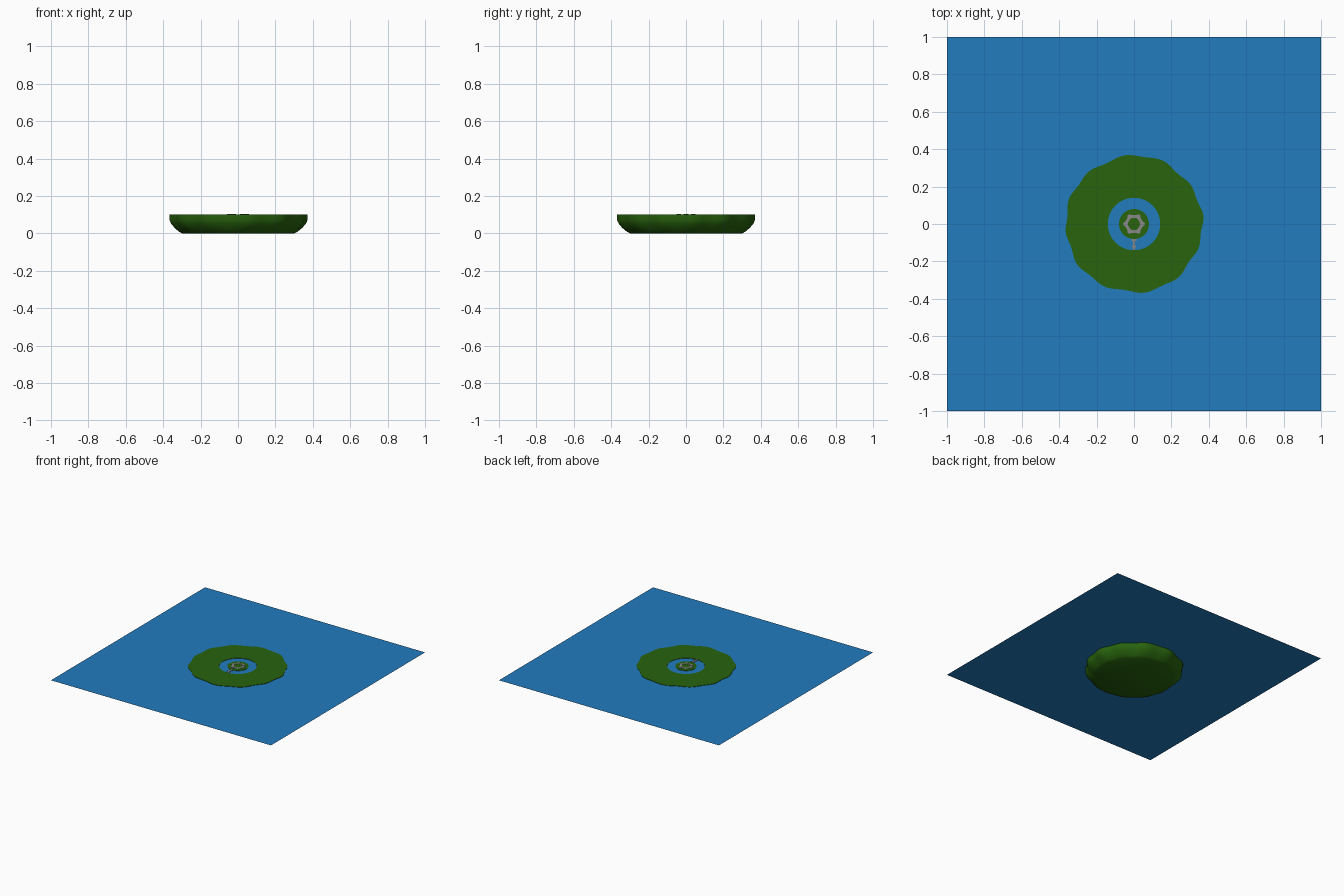
import bpy, bmesh, math
from math import sin, cos, pi, radians

if "Cube" in bpy.data.objects:
    bpy.data.objects.remove(bpy.data.objects["Cube"])

def mat(name, c):
    m = bpy.data.materials.new(name)
    m.diffuse_color = (*c, 1)
    m.use_nodes = True
    m.node_tree.nodes["Principled BSDF"].inputs["Base Color"].default_value = m.diffuse_color
    return m

GREEN = mat("grass", (0.021, 0.125, 0.004))
BLUE = mat("water", (0.016, 0.2, 0.52))
GREY = mat("stone", (0.25, 0.25, 0.25))
TOP, WATER = 0.1, 0.097

def finish(name, bm, m):
    bmesh.ops.recalc_face_normals(bm, faces=bm.faces)
    me = bpy.data.meshes.new(name)
    bm.to_mesh(me)
    bm.free()
    me.materials.append(m)
    ob = bpy.data.objects.new(name, me)
    bpy.context.collection.objects.link(ob)
    return ob

def smooth(ob):
    bpy.ops.object.select_all(action='DESELECT')
    ob.select_set(True)
    bpy.context.view_layer.objects.active = ob
    bpy.ops.object.shade_smooth_by_angle(angle=radians(35))

# Island: revolved profile with moat; rim is scalloped (radius, z, waviness)
def wave(a):
    return 0.006 * sin(12 * a + 0.6 * sin(2 * a)) + 0.003 * sin(5 * a + 1) - 0.008

profile = [(0.30, 0, 0.15), (0.32, 0.01, 0.4), (0.345, 0.03, 0.8), (0.365, 0.053, 1),
           (0.373, 0.072, 1), (0.373, TOP, 1), (0.14, TOP, 0), (0.14, 0.07, 0),
           (0.08, 0.07, 0), (0.08, TOP, 0)]
N = 120
bm = bmesh.new()
rings = []
for r, z, w in profile:
    ring = []
    for i in range(N):
        a = 2 * pi * i / N
        q = r + w * wave(a)
        ring.append(bm.verts.new((q * cos(a), q * sin(a), z)))
    rings.append(ring)
for lo, hi in zip(rings, rings[1:]):
    for i in range(N):
        j = (i + 1) % N
        bm.faces.new((lo[i], lo[j], hi[j], hi[i]))
bm.faces.new(rings[0])
bm.faces.new(rings[-1])
smooth(finish("island", bm, GREEN))

# Water sheet
bm = bmesh.new()
bmesh.ops.create_grid(bm, x_segments=1, y_segments=1, size=1)
for v in bm.verts:
    v.co.z = WATER
finish("water", bm, BLUE)

def box(name, x, y, z0, z1, sx, sy, ang=0):
    bm = bmesh.new()
    bmesh.ops.create_cube(bm, size=1)
    for v in bm.verts:
        px, py = v.co.x * sx, v.co.y * sy
        v.co = (x + px * cos(ang) - py * sin(ang), y + px * sin(ang) + py * cos(ang),
                z0 + (v.co.z + 0.5) * (z1 - z0))
    return finish(name, bm, GREY)

def tower(name, x, y, r, z1):
    bm = bmesh.new()
    bmesh.ops.create_cone(bm, cap_ends=True, segments=12, radius1=r, radius2=r, depth=z1 - 0.095)
    for v in bm.verts:
        v.co += type(v.co)((x, y, (z1 + 0.095) / 2))
    finish(name, bm, GREY)

# Castle: hexagon of walls with corner towers
R = 0.045
for k in range(6):
    a = k * pi / 3
    tower(f"tower_{k + 1}", R * cos(a), R * sin(a), 0.013, 0.103)
    b = a + pi / 6
    d = R * cos(pi / 6)
    box(f"wall_{k + 1}", d * cos(b), d * sin(b), 0.095, 0.102, 0.016, R, b)

# Bridge across the moat with two gate posts
box("bridge", 0, -0.11, 0.098, 0.1015, 0.012, 0.06)
for s in (-1, 1):
    box("gate_post", s * 0.009, -0.085, 0.095, 0.1025, 0.008, 0.01)
    box("bridge_post", s * 0.009, -0.12, 0.095, 0.1025, 0.006, 0.01)
